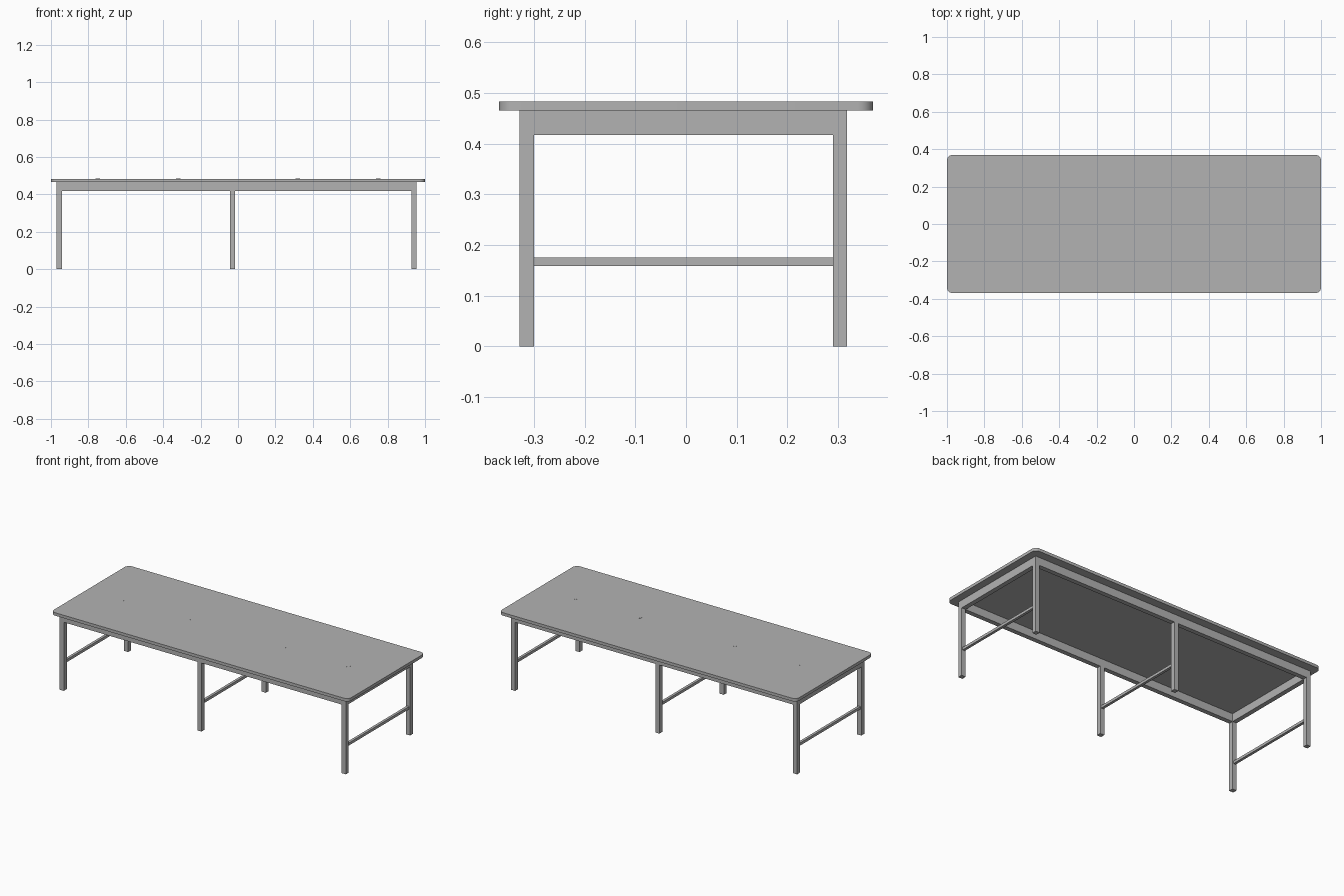
import bpy, bmesh

cube = bpy.data.objects.get("Cube")
if cube:
    bpy.data.objects.remove(cube, do_unlink=True)

grey = bpy.data.materials.new("plain grey")
grey.use_nodes = True
colour = (0.45, 0.45, 0.45, 1)
grey.diffuse_color = colour
grey.node_tree.nodes["Principled BSDF"].inputs["Base Color"].default_value = colour


def add_object(name, bm):
    mesh = bpy.data.meshes.new(name)
    bm.to_mesh(mesh)
    bm.free()
    mesh.materials.append(grey)
    obj = bpy.data.objects.new(name, mesh)
    bpy.context.collection.objects.link(obj)
    return obj


def box(name, low, high):
    bm = bmesh.new()
    bmesh.ops.create_cube(bm, size=1)
    for v in bm.verts:
        v.co = [l if c < 0 else h for c, l, h in zip(v.co, low, high)]
    return add_object(name, bm)


TOP, UNDER, RAIL = 0.483, 0.465, 0.417
TUBE = 0.028
X0, X1, XM = -0.97, 0.955, -0.03      # frame ends and middle
Y0, Y1 = -0.328, 0.318                # frame front and back

# Table top with rounded corners
top = box("table_top", (-1, -0.369, UNDER), (1, 0.369, TOP))
bm = bmesh.new()
bm.from_mesh(top.data)
corners = [e for e in bm.edges if abs(e.verts[0].co.z - e.verts[1].co.z) > 0.01]
bmesh.ops.bevel(bm, geom=corners, offset=0.03, segments=6, profile=0.5, affect='EDGES')
bm.to_mesh(top.data)
bm.free()
bpy.context.view_layer.objects.active = top
top.select_set(True)
bpy.ops.object.shade_smooth_by_angle()

# Small flush caps along the middle of the top
for i, x in enumerate((-0.75, -0.32, 0.32, 0.75)):
    bm = bmesh.new()
    bmesh.ops.create_cone(bm, cap_ends=True, segments=16, radius1=0.012, radius2=0.012, depth=0.002)
    bmesh.ops.translate(bm, verts=bm.verts, vec=(x, -0.013, TOP - 0.0005))
    add_object(f"top_cap_{i + 1}", bm)

# Leg pairs, each with a low stretcher
for place, x in (("right", X0), ("middle", XM - TUBE / 2), ("left", X1 - TUBE)):
    head = RAIL if place == "middle" else UNDER
    for side, y in (("front", Y0), ("back", Y1 - TUBE)):
        box(f"{side}_{place}_leg", (x, y, 0), (x + TUBE, y + TUBE, head))
    mid = x + TUBE / 2
    box(f"{place}_stretcher", (mid - 0.008, Y0 + TUBE, 0.159), (mid + 0.008, Y1 - TUBE, 0.175))

# Rails of the frame under the top
for side, y in (("front", Y0), ("back", Y1 - TUBE)):
    box(f"{side}_rail", (X0 + TUBE, y, RAIL), (X1 - TUBE, y + TUBE, UNDER))
for side, x in (("right", X0), ("left", X1 - TUBE)):
    box(f"{side}_rail", (x, Y0 + TUBE, RAIL), (x + TUBE, Y1 - TUBE, UNDER))
